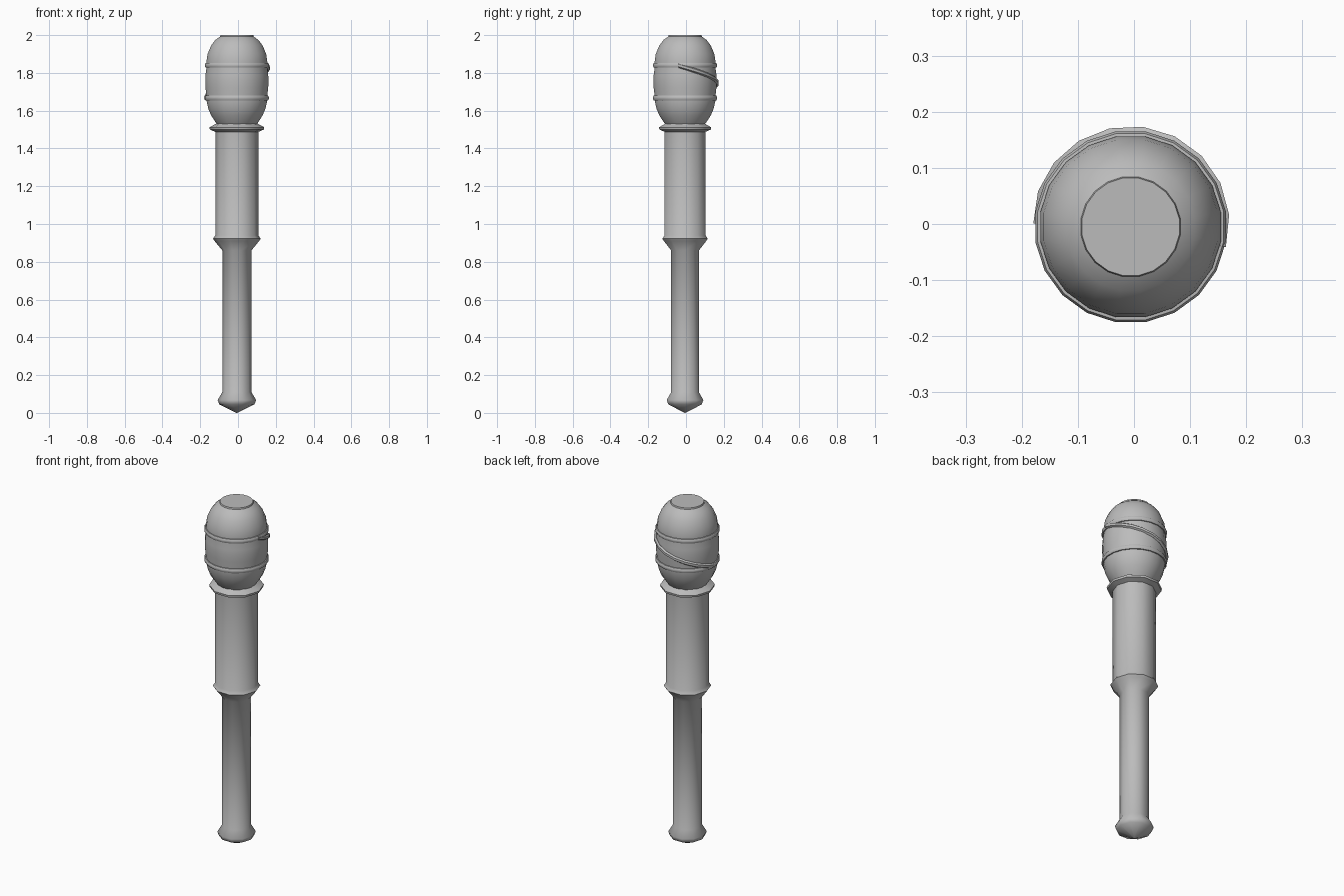
import bpy, bmesh
from math import sin, cos, pi, radians
from mathutils import Vector

cube = bpy.data.objects.get("Cube")
if cube:
    bpy.data.objects.remove(cube, do_unlink=True)

gray = bpy.data.materials.new("plain_gray")
gray.use_nodes = True
COLOR = (0.5, 0.5, 0.5, 1)
gray.diffuse_color = COLOR
gray.node_tree.nodes["Principled BSDF"].inputs["Base Color"].default_value = COLOR

AXIS = Vector((-0.006, -0.005, 0))


def finish(name, bm, angle):
    bmesh.ops.recalc_face_normals(bm, faces=bm.faces)
    mesh = bpy.data.meshes.new(name)
    bm.to_mesh(mesh)
    bm.free()
    mesh.materials.append(gray)
    obj = bpy.data.objects.new(name, mesh)
    obj.location = AXIS
    bpy.context.collection.objects.link(obj)
    bpy.ops.object.select_all(action="DESELECT")
    obj.select_set(True)
    bpy.context.view_layer.objects.active = obj
    bpy.ops.object.shade_smooth_by_angle(angle=radians(angle))
    return obj


def bridge(bm, loops, closed):
    """Join neighbouring vertex loops with quads."""
    pairs = list(zip(loops, loops[1:]))
    if closed:
        pairs.append((loops[-1], loops[0]))
    for a, b in pairs:
        n = len(a)
        for i in range(n):
            j = (i + 1) % n
            bm.faces.new((a[i], a[j], b[j], b[i]))


def lathe(name, profile, sides, turn=0.0, closed=False, angle=40):
    """Turn (radius, height) points around the central axis."""
    bm = bmesh.new()
    steps = [2 * pi * (i + turn) / sides for i in range(sides)]
    loops = [[bm.verts.new((r * cos(a), r * sin(a), z)) for a in steps]
             for r, z in profile]
    bridge(bm, loops, closed)
    if not closed:
        bm.faces.new(loops[0])
        bm.faces.new(loops[-1])
    return finish(name, bm, angle)


# Handle: pointed foot, slim grip, flare, thick barrel and collar
lathe("handle", [(0.002, 0), (0.093, 0.045), (0.102, 0.068), (0.077, 0.11),
                 (0.077, 0.86), (0.118, 0.91), (0.126, 0.922), (0.114, 0.94),
                 (0.114, 1.488), (0.143, 1.5), (0.145, 1.512),
                 (0.112, 1.53), (0.1, 1.54)], 10, angle=50)

# Rounded head with a small flat crown
lathe("head", [(0.1, 1.52), (0.115, 1.54), (0.138, 1.575), (0.153, 1.61),
               (0.162, 1.65), (0.163, 1.68), (0.168, 1.72), (0.169, 1.76),
               (0.168, 1.79), (0.163, 1.825), (0.163, 1.86), (0.157, 1.9),
               (0.138, 1.945), (0.115, 1.975), (0.09, 1.992), (0.088, 2.0)],
      20, turn=0.5, angle=30)

# Two thin bands around the head
for label, height in (("upper_band", 1.84), ("lower_band", 1.667)):
    section = [(0.158, -0.013), (0.168, -0.012), (0.172, -0.004),
               (0.172, 0.004), (0.168, 0.012), (0.158, 0.013)]
    lathe(label, [(r, height + z) for r, z in section], 20, turn=0.5,
          closed=True)

# Slanting band that runs from the upper band round the back to the lower one
bm = bmesh.new()
loops = []
STEPS = 10
for i in range(STEPS + 1):
    t = i / STEPS
    a = radians(-12 + 190 * t)
    mid_r = 0.164 + 0.006 * sin(pi * t) ** 0.5
    mid_z = 1.84 - 0.173 * t
    loops.append([bm.verts.new(((mid_r + 0.011 * cos(p)) * cos(a),
                                (mid_r + 0.011 * cos(p)) * sin(a),
                                mid_z + 0.013 * sin(p)))
                  for p in [2 * pi * (k + 0.5) / 6 for k in range(6)]])
bridge(bm, loops, False)
bm.faces.new(loops[0])
bm.faces.new(loops[-1])
finish("slanting_band", bm, 40)
